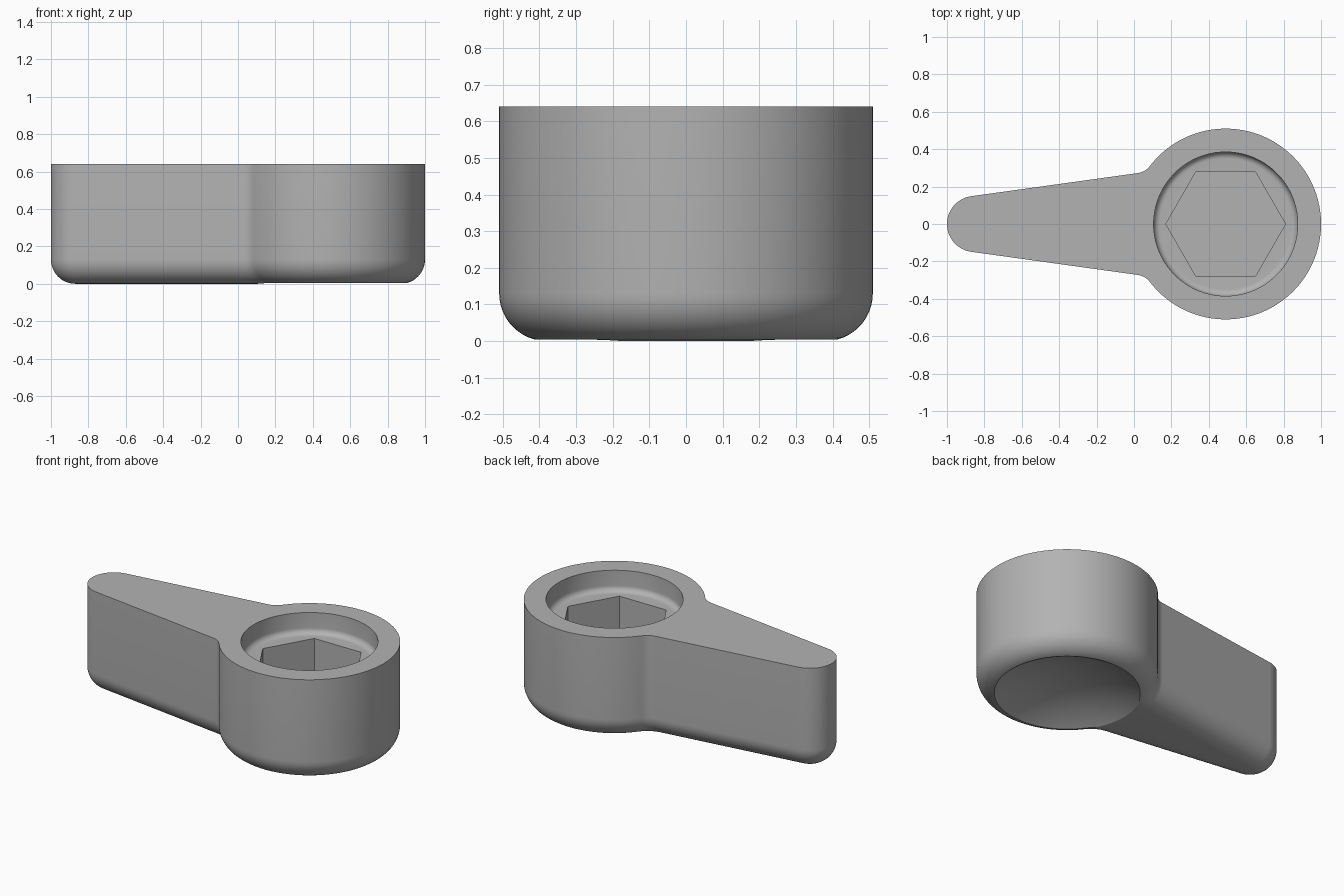
import bpy, bmesh
from math import sin, cos, pi, sqrt, atan2, radians
from mathutils import Vector

cube = bpy.data.objects.get("Cube")
if cube:
    bpy.data.objects.remove(cube, do_unlink=True)

HEIGHT, EDGE = 0.64, 0.13                 # total height, lower edge rounding
HUB, HUB_R = Vector((0.49, 0)), 0.51
TIP, TIP_R = Vector((-0.85, 0)), 0.15
TAPER, BLEND_R = 0.138, 0.1               # lever side angle, lever-to-hub blend

grey = bpy.data.materials.new("plain grey")
grey.use_nodes = True
colour = (0.45, 0.45, 0.45, 1)
grey.diffuse_color = colour
grey.node_tree.nodes["Principled BSDF"].inputs["Base Color"].default_value = colour


def arc(centre, radius, start, end, steps):
    angles = [start + (end - start) * i / steps for i in range(steps + 1)]
    return [Vector((centre[0] + radius * cos(a), centre[1] + radius * sin(a))) for a in angles]


def make_object(name, bm):
    bmesh.ops.recalc_face_normals(bm, faces=bm.faces)
    mesh = bpy.data.meshes.new(name)
    bm.to_mesh(mesh)
    bm.free()
    mesh.materials.append(grey)
    obj = bpy.data.objects.new(name, mesh)
    bpy.context.collection.objects.link(obj)
    return obj


def outline(inset):
    """Lever and hub outline moved inwards; all arcs stay concentric."""
    normal = Vector((-sin(TAPER), cos(TAPER)))
    along = Vector((-cos(TAPER), -sin(TAPER)))
    reach = TIP_R + BLEND_R + normal.dot(TIP - HUB)
    offset = normal * reach + along * sqrt((HUB_R + BLEND_R) ** 2 - reach ** 2)
    turn = atan2(offset.y, offset.x)
    half = arc(TIP, TIP_R - inset, pi, pi / 2 + TAPER, 24)
    half += arc(HUB + offset, BLEND_R + inset, TAPER - pi / 2, turn - pi, 12)
    half += arc(HUB, HUB_R - inset, turn, 0, 64)
    return half + [Vector((p.x, -p.y)) for p in reversed(half[1:-1])]


def loft(name, rings):
    """Skin a stack of (points, z) rings and cap both ends."""
    bm = bmesh.new()
    loops = [[bm.verts.new((p.x, p.y, z)) for p in points] for points, z in rings]
    for low, high in zip(loops, loops[1:]):
        for i in range(len(low)):
            j = (i + 1) % len(low)
            bm.faces.new((low[i], low[j], high[j], high[i]))
    bm.faces.new(loops[0])
    bm.faces.new(loops[-1])
    return make_object(name, bm)


def round_cutter(name, profile):
    """Turned solid on the hub axis from (radius, z) pairs."""
    return loft(name, [(arc(HUB, r, 0, 2 * pi, 128)[:-1], z) for r, z in profile])


# Body with rounded lower edge
rings = []
for i in range(13):
    a = pi / 2 * (1 - i / 12)
    rings.append((outline(EDGE * (1 - cos(a))), EDGE * (1 - sin(a))))
rings.append((outline(0), HEIGHT))
body = loft("lever_knob", rings)

# Round recess in the top with a small cove at its floor
BORE_R, FLOOR, COVE = 0.385, 0.51, 0.035
bore = [(BORE_R - COVE * (1 - p.x), FLOOR + COVE * (1 + p.y))
        for p in arc((0, 0), 1, -pi / 2, 0, 8)]
recess = round_cutter("recess_cutter", bore + [(BORE_R, HEIGHT + 0.1)])

# Hexagonal socket below the recess
hexagon = arc(HUB, 0.32, 0, 2 * pi, 6)[:-1]
socket = loft("socket_cutter", [(hexagon, 0.22), (hexagon, FLOOR + 0.05)])

# Shallow spherical dish under the hub
RIM_R, RIM_Z, DEPTH = 0.41, 0.0035, 0.1
ball = (RIM_R ** 2 + DEPTH ** 2) / (2 * DEPTH)
spread = 1.1 * atan2(RIM_R, ball - DEPTH)
dish = []
for i in range(25):
    a = spread * (1 - i / 24) + 0.002
    dish.append((ball * sin(a), RIM_Z + DEPTH - ball * (1 - cos(a))))
dish_cutter = round_cutter("dish_cutter", dish)

# Cut the hollows, then shade
bpy.ops.object.select_all(action="DESELECT")
bpy.context.view_layer.objects.active = body
body.select_set(True)
for cutter in (recess, socket, dish_cutter):
    cutter.hide_render = True
    cut = body.modifiers.new(cutter.name, "BOOLEAN")
    cut.operation, cut.solver, cut.object = "DIFFERENCE", "EXACT", cutter
    bpy.ops.object.modifier_apply(modifier=cut.name)
    bpy.data.objects.remove(cutter, do_unlink=True)
bpy.ops.object.shade_smooth_by_angle(angle=radians(25))
